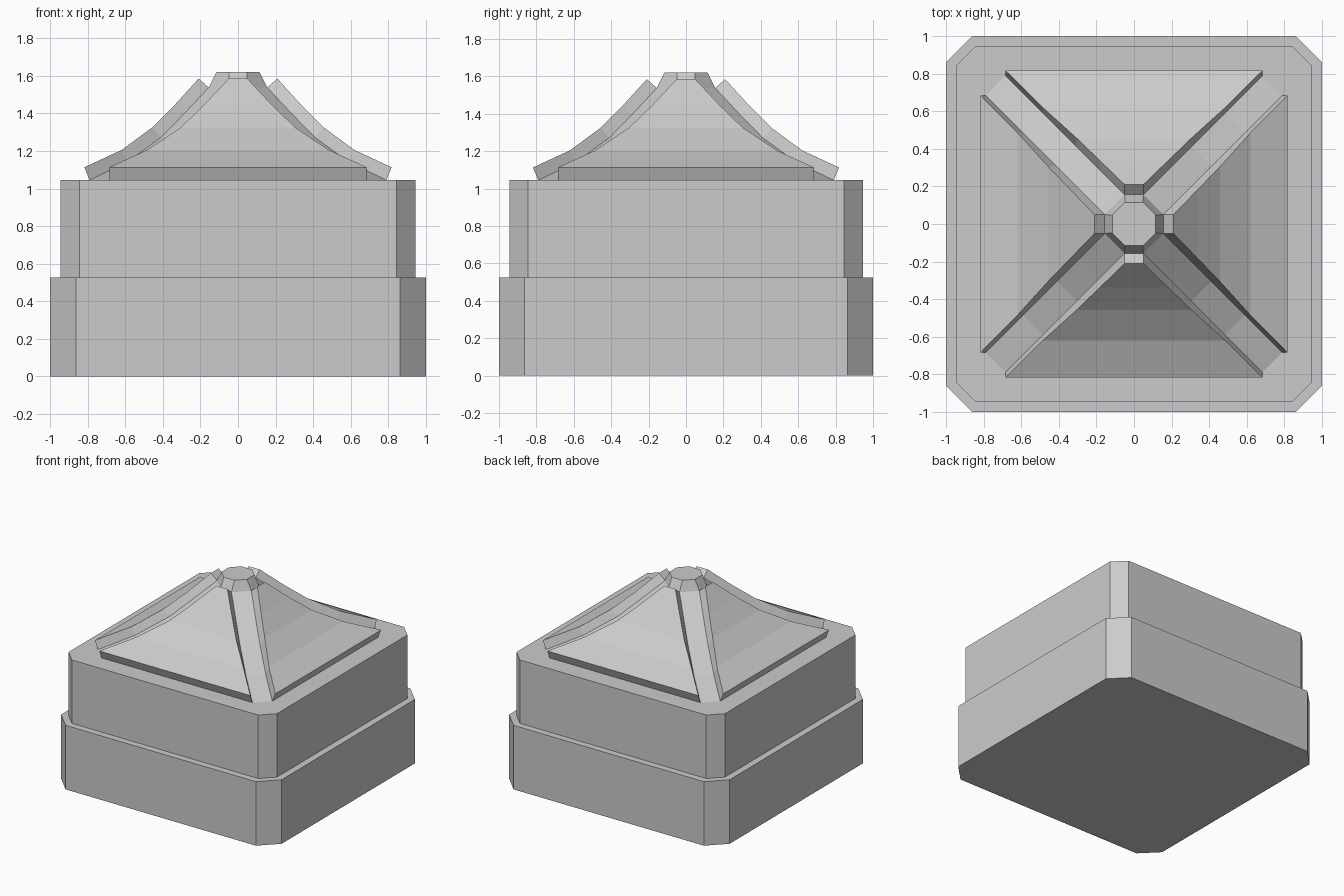
import bpy, bmesh
from math import pi
from mathutils import Matrix

if "Cube" in bpy.data.objects:
    bpy.data.objects.remove(bpy.data.objects["Cube"])


def finish(name, bm):
    bmesh.ops.recalc_face_normals(bm, faces=bm.faces)
    me = bpy.data.meshes.new(name)
    bm.to_mesh(me)
    bm.free()
    ob = bpy.data.objects.new(name, me)
    bpy.context.collection.objects.link(ob)
    return ob


def ring(bm, w, s, z):
    """Square of half-width w with corners cut off; s is half the flat side."""
    pts = [(w, -s), (w, s), (s, w), (-s, w), (-w, s), (-w, -s), (-s, -w), (s, -w)]
    return [bm.verts.new((x, y, z)) for x, y in pts]


def loft(name, levels):
    """Closed solid through cut-corner squares given as (w, s, z)."""
    bm = bmesh.new()
    rings = [ring(bm, *lv) for lv in levels]
    for a, b in zip(rings, rings[1:]):
        for i in range(8):
            j = (i + 1) % 8
            bm.faces.new((a[i], a[j], b[j], b[i]))
    bm.faces.new(rings[0][::-1])
    bm.faces.new(rings[-1])
    return finish(name, bm)


# Two stacked wall tiers
loft("lower_tier", [(1.0, 0.863, 0), (1.0, 0.863, 0.525)])
loft("upper_tier", [(0.945, 0.845, 0.525), (0.945, 0.845, 1.045)])

# Roof profile: distance from centre and height, under and over the panels
under = [(0.79, 1.045), (0.59, 1.141), (0.41, 1.272), (0.287, 1.398), (0.156, 1.538)]
over = [(0.818, 1.113), (0.62, 1.205), (0.457, 1.325), (0.338, 1.444), (0.21, 1.585)]
half = [0.685, 0.485, 0.305, 0.182, 0.05]

# Curved roof core with diagonal valleys and a flat octagonal cap
loft("roof_core", [(w, s, z) for (w, z), s in zip(under, half)] + [(0.115, 0.048, 1.62)])

# Four raised roof panels, one per side
for k, side in enumerate(("front", "right", "back", "left")):
    bm = bmesh.new()
    rows = []
    for (wu, zu), (wo, zo), s in zip(under, over, half):
        rows.append([bm.verts.new(p) for p in
                     ((-s, -wu, zu), (-s, -wo, zo), (s, -wo, zo), (s, -wu, zu))])
    for a, b in zip(rows, rows[1:]):
        for i in range(4):
            j = (i + 1) % 4
            bm.faces.new((a[i], a[j], b[j], b[i]))
    bm.faces.new(rows[0][::-1])
    bm.faces.new(rows[-1])
    bm.transform(Matrix.Rotation(k * pi / 2, 4, 'Z'))
    finish("roof_panel_" + side, bm)
